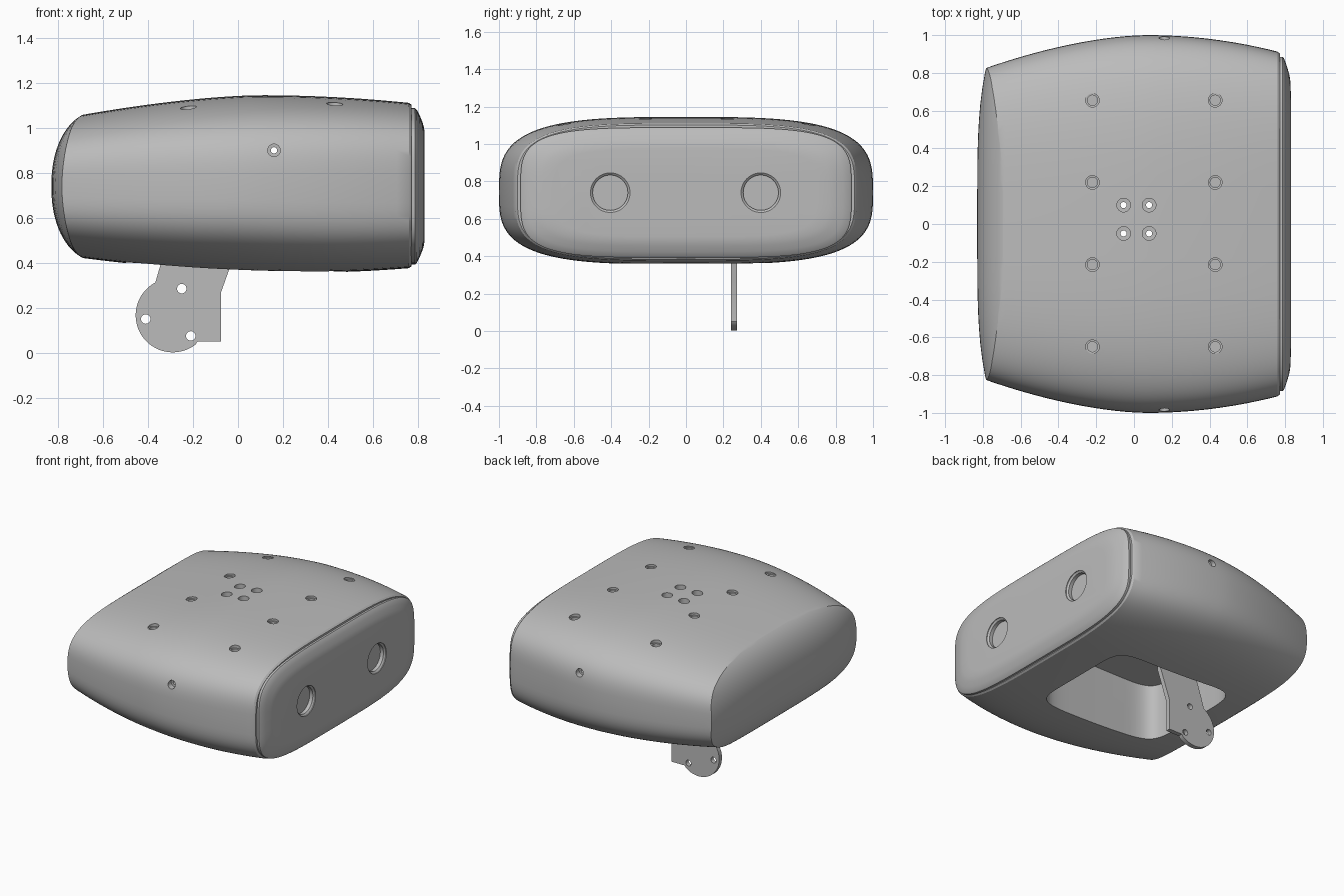
import bpy, bmesh, math
from mathutils import Vector

if "Cube" in bpy.data.objects:
    bpy.data.objects.remove(bpy.data.objects["Cube"], do_unlink=True)

GREY = (0.5, 0.5, 0.5, 1)
mat = bpy.data.materials.new("plain grey")
mat.use_nodes = True
mat.diffuse_color = GREY
mat.node_tree.nodes["Principled BSDF"].inputs["Base Color"].default_value = GREY
MID_Z = 0.74


def loft(name, rings):
    """Closed skin over a series of equal-length point rings."""
    bm = bmesh.new()
    rows = [[bm.verts.new(p) for p in ring] for ring in rings]
    count = len(rows[0])
    for a, b in zip(rows, rows[1:]):
        for i in range(count):
            j = (i + 1) % count
            bm.faces.new((a[i], a[j], b[j], b[i]))
    bm.faces.new(rows[0][::-1])
    bm.faces.new(rows[-1])
    bmesh.ops.recalc_face_normals(bm, faces=bm.faces)
    mesh = bpy.data.meshes.new(name)
    bm.to_mesh(mesh)
    bm.free()
    mesh.materials.append(mat)
    obj = bpy.data.objects.new(name, mesh)
    bpy.context.collection.objects.link(obj)
    return obj


def power(v, e):
    return math.copysign(abs(v) ** e, v)


def squircle(w, h, n, count=120):
    """Rounded outline with half sizes w and h."""
    turns = [2 * math.pi * i / count for i in range(count)]
    return [(w * power(math.cos(t), 2 / n), h * power(math.sin(t), 2 / n)) for t in turns]


def drill(start, direction, steps, sides=32):
    """Stepped round cutter; steps are (radius, distance) pairs."""
    start, d = Vector(start), Vector(direction)
    u = d.orthogonal().normalized()
    v = d.cross(u)
    turns = [2 * math.pi * i / sides for i in range(sides)]
    return loft("drill", [[start + d * t + (u * math.cos(a) + v * math.sin(a)) * r
                           for a in turns] for r, t in steps])


def combine(obj, cutter, operation="DIFFERENCE"):
    mod = obj.modifiers.new("cut", "BOOLEAN")
    mod.operation, mod.object, mod.solver = operation, cutter, "EXACT"
    graph = bpy.context.evaluated_depsgraph_get()
    mesh = bpy.data.meshes.new_from_object(obj.evaluated_get(graph))
    obj.modifiers.clear()
    obj.data = mesh
    bpy.data.objects.remove(cutter, do_unlink=True)


def smooth(obj, angle=30):
    bpy.ops.object.select_all(action="DESELECT")
    obj.select_set(True)
    bpy.context.view_layer.objects.active = obj
    bpy.ops.object.shade_smooth_by_angle(angle=math.radians(angle))


# Body outline as functions of length
def bulge(x, peak, left, left_run, left_pow, right, right_run):
    if x < peak:
        return left * ((peak - x) / left_run) ** left_pow
    return right * ((x - peak) / right_run) ** 2


def half_width(x):
    return 1 - bulge(x, 0.07, 0.18, 0.87, 1.7, 0.09, 0.7)


def top_z(x):
    return 1.145 - bulge(x, 0.1, 0.08, 0.75, 1.6, 0.035, 0.67)


def bottom_z(x):
    return 0.357 + bulge(x, 0.3, 0.053, 0.9, 2, 0.02, 0.47)


def roundness(x):
    return 3.3 + 0.5 * max(x, 0)


def body_ring(x, inset=0.0):
    ring = []
    for y, s in squircle(half_width(x) - inset, 1, roundness(x)):
        reach = top_z(x) - MID_Z if s > 0 else MID_Z - bottom_z(x)
        ring.append((x, y, MID_Z + s * (reach - inset)))
    return ring


def surface_z(x, y):
    n = roundness(x)
    return MID_Z + (top_z(x) - MID_Z) * (1 - abs(y / half_width(x)) ** n) ** (1 / n)


# Main housing
stations = [-0.95 + 1.71 * i / 32 for i in range(33)]
housing = loft("housing", [body_ring(x) for x in stations] + [body_ring(0.772, 0.008)])

# Rounded nose: a bowed profile trims the left end
nose = []
for i in range(29):
    y = -1.12 + 0.08 * i
    bow = 0.1 * y ** 4
    arc = []
    for k in range(41):
        t = math.pi / 2 + math.pi * k / 40
        arc.append((-0.6 + bow + 0.23 * power(math.cos(t), 0.92), y,
                    MID_Z + 0.34 * power(math.sin(t), 0.92)))
    nose.append([(1.2, y, 1.6)] + arc + [(1.2, y, -0.1)])
combine(housing, loft("nose_trim", nose), "INTERSECT")

# Open pocket in the underside
pocket = squircle(0.49, 0.42, 7, 64)
combine(housing, loft("pocket", [[(x - 0.01, y + 0.01, z) for x, y in pocket]
                                 for z in (0.2, 0.8)]))

# Eight screw pits on the top
for x in (-0.22, 0.43):
    for y in (-0.65, -0.215, 0.22, 0.655):
        z = surface_z(x, y)
        combine(housing, drill((x, y, z + 0.1), (0, 0, -1),
                               [(0.036, 0), (0.036, 0.115), (0.027, 0.116), (0.027, 0.15)]))

# Four through holes in the middle of the top
for x in (-0.055, 0.08):
    for y in (-0.05, 0.1):
        combine(housing, drill((x, y, 1.25), (0, 0, -1),
                               [(0.036, 0), (0.036, 0.15), (0.016, 0.151), (0.016, 0.55)]))

# Side hole running across the housing
combine(housing, drill((0.16, -1.1, 0.9), (0, 1, 0),
                       [(0.028, 0), (0.028, 0.15), (0.014, 0.151),
                        (0.014, 2.049), (0.028, 2.05), (0.028, 2.2)]))
smooth(housing)

# End plate with softened rim and two round recesses
rim = [(0.76, 0.885, 0.348), (0.787, 0.885, 0.348), (0.795, 0.875, 0.34),
       (0.808, 0.84, 0.315), (0.82, 0.8, 0.285), (0.827, 0.765, 0.262), (0.83, 0.7, 0.235)]
end_plate = loft("end_plate", [[(x, y, MID_Z + z) for y, z in squircle(w, h, 4.2)]
                               for x, w, h in rim])
for y in (-0.405, 0.4):
    combine(end_plate, drill((0.9, y, MID_Z), (-1, 0, 0),
                             [(0.106, 0), (0.106, 0.075), (0.094, 0.085), (0.094, 0.11)], 48))
smooth(end_plate)

# Mounting bracket under the housing
outline = [(-0.18, 0.05), (-0.075, 0.05), (-0.075, 0.27), (0.0, 0.48), (0.0, 0.82),
           (-0.2, 0.82), (-0.345, 0.39)]
for k in range(33):
    t = math.radians(118 + 190 * k / 32)
    outline.append((-0.29 + 0.165 * math.cos(t), 0.167 + 0.165 * math.sin(t)))
bracket = loft("bracket", [[(x, y, z) for x, z in outline] for y in (0.24, 0.272)])
for x, z in ((-0.25, 0.285), (-0.41, 0.15), (-0.21, 0.075)):
    combine(bracket, drill((x, 0.1, z), (0, 1, 0), [(0.021, 0), (0.021, 0.3)], 24))
smooth(bracket)
